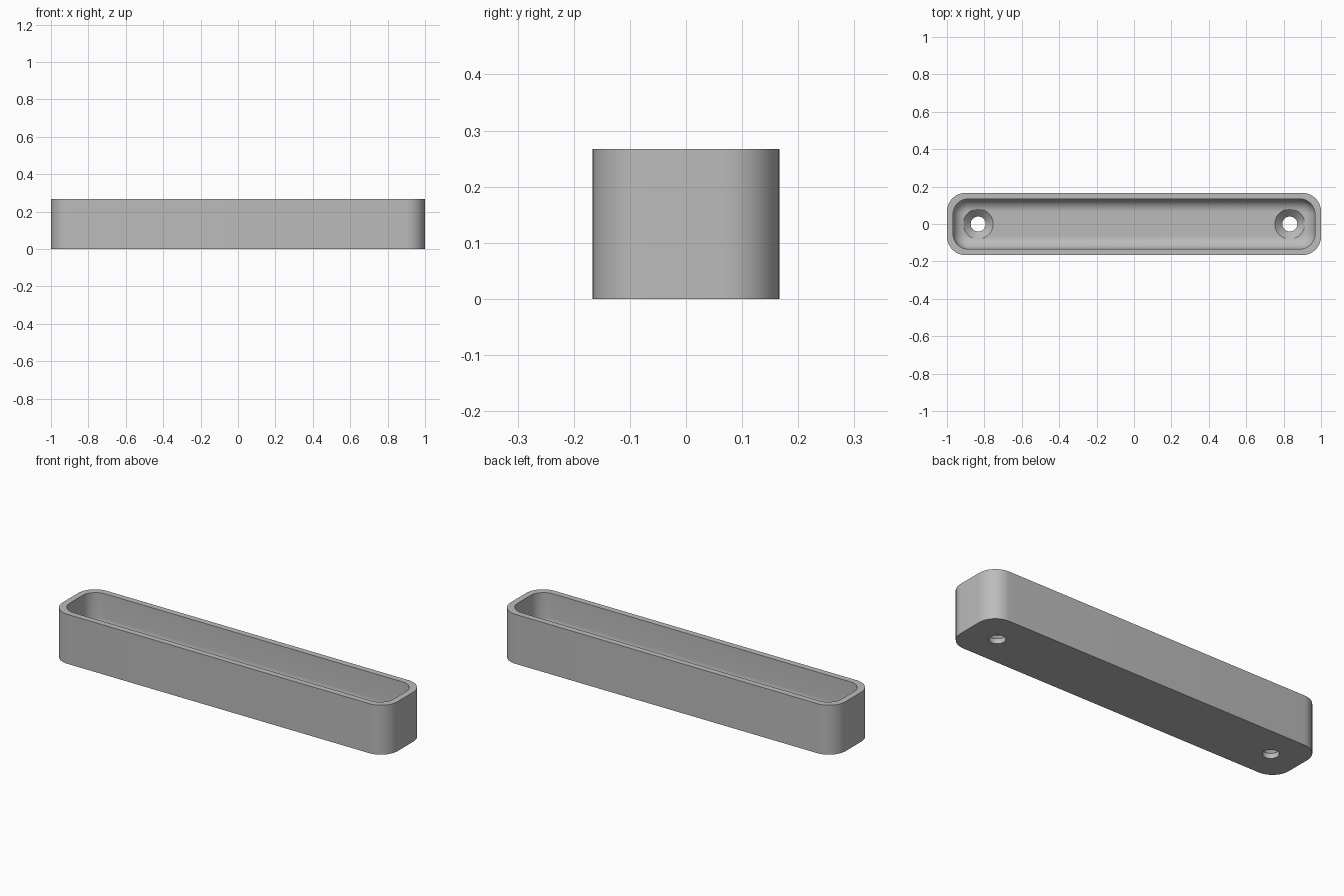
import bpy
import bmesh
from math import cos, sin, pi, radians

cube = bpy.data.objects.get("Cube")
if cube:
    bpy.data.objects.remove(cube, do_unlink=True)

LENGTH, WIDTH, HEIGHT = 2.0, 0.333, 0.267
WALL, FLOOR, FILLET = 0.033, 0.067, 0.067
HOLE_X, HOLE_R, SINK_R = 0.833, 0.04, 0.08

grey = bpy.data.materials.new("plain grey")
grey.use_nodes = True
colour = (0.5, 0.5, 0.5, 1)
grey.diffuse_color = colour
grey.node_tree.nodes["Principled BSDF"].inputs["Base Color"].default_value = colour


def rounded_rect(half_x, half_y, radius, z, steps=12):
    """Ring of points around a rectangle with round corners."""
    ring = []
    for corner, (sx, sy) in enumerate([(1, 1), (-1, 1), (-1, -1), (1, -1)]):
        for i in range(steps + 1):
            a = (corner + i / steps) * pi / 2
            ring.append((sx * (half_x - radius) + radius * cos(a),
                         sy * (half_y - radius) + radius * sin(a), z))
    return ring


def circle(x, radius, z, sides=48):
    return [(x + radius * cos(2 * pi * i / sides),
             radius * sin(2 * pi * i / sides), z) for i in range(sides)]


def loft(name, rings):
    """Closed solid skinned through rings listed from bottom to top."""
    bm = bmesh.new()
    loops = [[bm.verts.new(p) for p in ring] for ring in rings]
    for low, high in zip(loops, loops[1:]):
        for i in range(len(low)):
            j = (i + 1) % len(low)
            bm.faces.new((low[i], low[j], high[j], high[i]))
    bm.faces.new(loops[0][::-1])
    bm.faces.new(loops[-1])
    mesh = bpy.data.meshes.new(name)
    bm.to_mesh(mesh)
    bm.free()
    mesh.materials.append(grey)
    obj = bpy.data.objects.new(name, mesh)
    bpy.context.collection.objects.link(obj)
    return obj


# Outer body
tray = loft("tray", [rounded_rect(LENGTH / 2, WIDTH / 2, 0.1, z) for z in (0, HEIGHT)])

# Cavity with a filleted floor edge
hx, hy, corner = LENGTH / 2 - WALL, WIDTH / 2 - WALL, 0.08
rings = []
for i in range(11):
    a = i / 10 * pi / 2
    inset = FILLET * (1 - sin(a))
    rings.append(rounded_rect(hx - inset, hy - inset, corner - inset,
                              FLOOR + FILLET * (1 - cos(a))))
rings.append(rounded_rect(hx, hy, corner, HEIGHT + 0.1))
cutters = [loft("cavity_cutter", rings)]

# Countersunk screw holes
sink_z = FLOOR - (SINK_R - HOLE_R)
for side, x in (("left", HOLE_X), ("right", -HOLE_X)):
    cutters.append(loft(side + "_screw_hole_cutter", [
        circle(x, HOLE_R, -0.1), circle(x, HOLE_R, sink_z),
        circle(x, SINK_R, FLOOR), circle(x, SINK_R, HEIGHT)]))

bpy.context.view_layer.objects.active = tray
tray.select_set(True)
for cutter in cutters:
    cut = tray.modifiers.new(cutter.name, 'BOOLEAN')
    cut.operation = 'DIFFERENCE'
    cut.solver = 'EXACT'
    cut.object = cutter
    bpy.ops.object.modifier_apply(modifier=cut.name)
for cutter in cutters:
    bpy.data.objects.remove(cutter, do_unlink=True)

bpy.ops.object.shade_smooth_by_angle(angle=radians(30))
